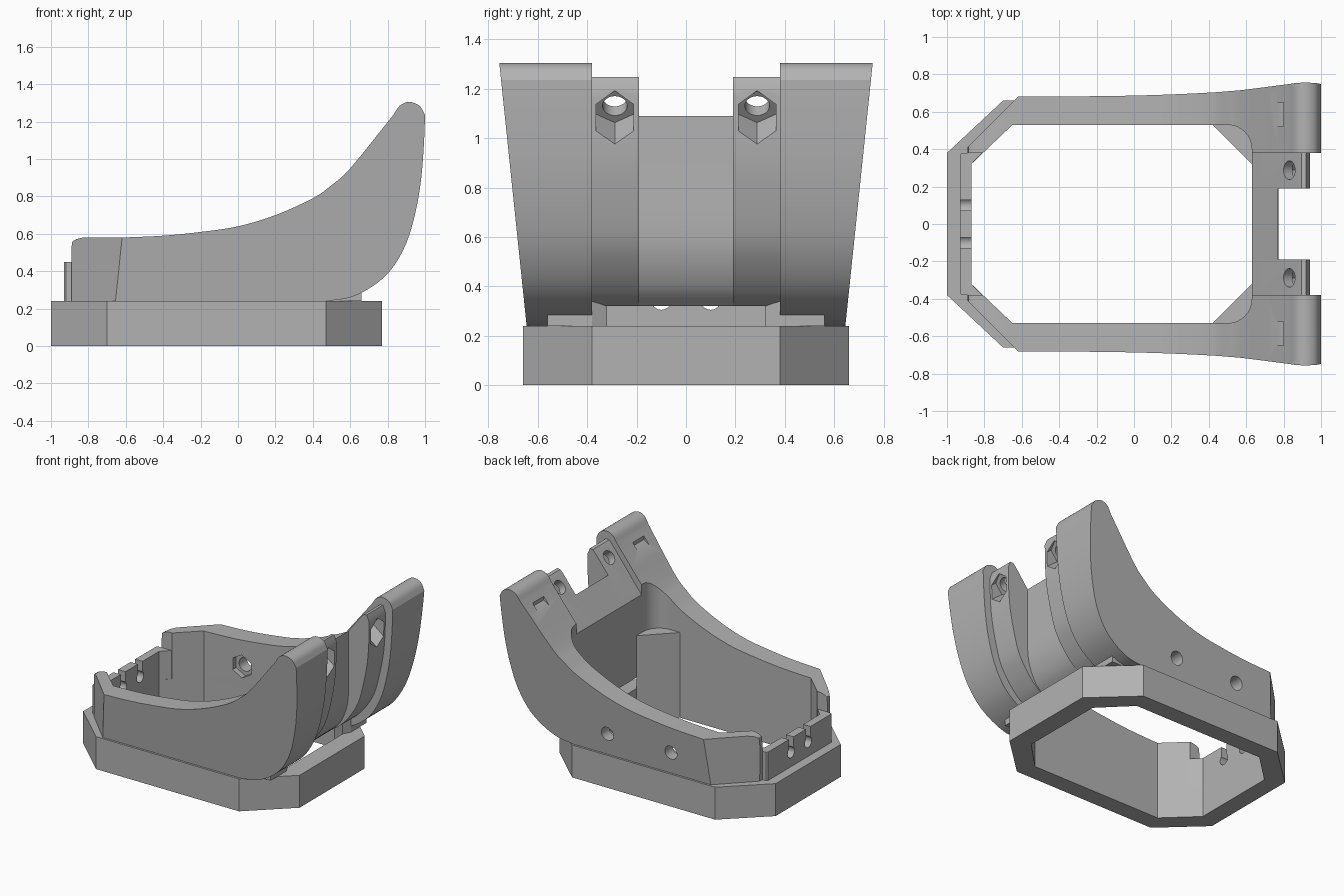
import bpy, bmesh, math
from mathutils import Vector

old = bpy.data.objects.get("Cube")
if old:
    bpy.data.objects.remove(old, do_unlink=True)

grey = bpy.data.materials.new("plain grey")
grey.use_nodes = True
COLOUR = (0.45, 0.45, 0.45, 1)
grey.diffuse_color = COLOUR
grey.node_tree.nodes["Principled BSDF"].inputs["Base Color"].default_value = COLOUR


def loft(name, loop_a, loop_b):
    """Closed solid between two matching loops of points."""
    bm = bmesh.new()
    a = [bm.verts.new(p) for p in loop_a]
    b = [bm.verts.new(p) for p in loop_b]
    bm.faces.new(a)
    bm.faces.new(b)
    for i in range(len(a)):
        j = (i + 1) % len(a)
        bm.faces.new((a[i], a[j], b[j], b[i]))
    bmesh.ops.recalc_face_normals(bm, faces=bm.faces)
    mesh = bpy.data.meshes.new(name)
    bm.to_mesh(mesh)
    bm.free()
    mesh.materials.append(grey)
    obj = bpy.data.objects.new(name, mesh)
    bpy.context.scene.collection.objects.link(obj)
    return obj


def upright(name, plan, z0, z1):
    return loft(name, [(x, y, z0) for x, y in plan], [(x, y, z1) for x, y in plan])


def crosswise(name, profile, y0, y1):
    return loft(name, [(x, y0, z) for x, z in profile], [(x, y1, z) for x, z in profile])


def rod(name, start, end, radius, sides):
    """Round or hexagonal bar between two points."""
    start, end = Vector(start), Vector(end)
    axis = (end - start).normalized()
    side = axis.cross(Vector((0, 0, 1))).normalized()
    up = side.cross(axis)
    ring = []
    for i in range(sides):
        t = 2 * math.pi * i / sides
        ring.append(radius * (math.cos(t) * up + math.sin(t) * side))
    return loft(name, [start + r for r in ring], [end + r for r in ring])


def cut(obj, *cutters):
    for cutter in cutters:
        cutter.hide_render = True
        mod = obj.modifiers.new("cut", "BOOLEAN")
        mod.operation = "DIFFERENCE"
        mod.solver = "EXACT"
        mod.object = cutter
        bpy.context.view_layer.objects.active = obj
        bpy.ops.object.modifier_apply(modifier=mod.name)
        bpy.data.objects.remove(cutter, do_unlink=True)


def smooth(obj):
    bpy.ops.object.select_all(action="DESELECT")
    obj.select_set(True)
    bpy.context.view_layer.objects.active = obj
    bpy.ops.object.shade_smooth_by_angle(angle=math.radians(25))


def curve(points, steps=4):
    """Smooth run of points through the given ones."""
    p = [Vector(q) for q in points]
    p = [2 * p[0] - p[1]] + p + [2 * p[-1] - p[-2]]
    out = []
    for i in range(1, len(p) - 2):
        for k in range(steps):
            t = k / steps
            a, b, c, d = p[i - 1:i + 3]
            out.append(0.5 * (2 * b + (c - a) * t + (2 * a - 5 * b + 4 * c - d) * t * t
                              + (3 * b - a - 3 * c + d) * t ** 3))
    return [tuple(q) for q in out] + [tuple(points[-1])]


def mirrored(half):
    return half + [(x, -y) for x, y in reversed(half)]


# Eight-sided base ring
base = upright("base_ring", mirrored([(-1, 0.38), (-0.7, 0.66), (0.47, 0.66), (0.77, 0.38)]), 0, 0.24)
hollow = mirrored([(-0.87, 0.32), (-0.65, 0.53), (0.42, 0.53), (0.63, 0.32)])
cut(base, upright("cutter", hollow, -0.1, 0.4))

# Side wall silhouette: low front end, rising sweep, round tip, bowed back
crown = curve([(-0.62, 0.58), (-0.4, 0.59), (-0.2, 0.61), (0, 0.64), (0.2, 0.7), (0.4, 0.79),
               (0.5, 0.86), (0.6, 0.95), (0.83, 1.235)])
tip = curve([(0.83, 1.235), (0.865, 1.285), (0.915, 1.305), (0.97, 1.285), (1, 1.235)])
back = curve([(1, 1.235), (0.995, 1.1), (0.98, 0.9), (0.95, 0.72), (0.9, 0.55),
              (0.82, 0.41), (0.72, 0.32), (0.6, 0.26), (0.47, 0.24)])
toe = curve([(-0.89, 0.24), (-0.89, 0.52), (-0.875, 0.565), (-0.83, 0.58)])
wall_profile = toe + crown + tip[1:] + back[1:]
corner = [(0.5 + 0.13 * math.sin(t * math.pi / 16), 0.4 + 0.13 * math.cos(t * math.pi / 16))
          for t in range(9)]

# Slope direction of the tall back end
along = Vector((0.62, 0, 0.785))
outward = Vector((0.785, 0, -0.62))

# Upright block silhouette, set in from the walls
block_back = curve([(0.94, 1.2), (0.937, 1.05), (0.925, 0.9), (0.895, 0.74), (0.85, 0.58),
                    (0.78, 0.46), (0.7, 0.37), (0.63, 0.32)])
block_profile = [(0.63, 0.91), (0.875, 1.225), (0.895, 1.245), (0.92, 1.248)] + block_back

for s, side in ((1, "back"), (-1, "front")):
    # Leaning side wall
    wall = loft(side + "_side_wall", [(x, s * 0.38, z) for x, z in wall_profile],
                [(x, s * (0.645 + 0.104 * (z - 0.24)), z) for x, z in wall_profile])
    inner = [(-0.87, 0), (-0.87, 0.32), (-0.65, 0.53)] + corner + [(0.63, 0)]
    bevel = [(-0.4, 0.9), (-1.2, 0.9), (-1.2, 0.1)]
    cut(wall, upright("cutter", [(x, s * y) for x, y in inner], 0.1, 2),
        upright("cutter", [(x, s * y) for x, y in bevel], 0.1, 2))
    # Shallow notch on the slope
    cut(wall, crosswise("cutter", [(0.71, 1.11), (0.8, 1.17), (0.8, 1.3), (0.71, 1.3)],
                        s * 0.52, s * 0.65))
    # Nut traps and bolt holes on one wall only
    if s == 1:
        for x in (0.18, -0.34):
            cut(wall, rod("cutter", (x, 0.45, 0.4), (x, 0.57, 0.4), 0.085, 6),
                rod("cutter", (x, 0.5, 0.4), (x, 0.8, 0.4), 0.05, 24))
    smooth(wall)

    # Inside corner gusset
    gusset = [(0.42, 0.53), (0.63, 0.32), (0.66, 0.38), (0.66, 0.56), (0.42, 0.56)]
    upright(side + "_gusset", [(x, s * y) for x, y in gusset], 0.24, 0.63)

    # Bolt block with tilted hole and nut trap
    block = crosswise(side + "_bolt_block", block_profile, s * 0.19, s * 0.38)
    mouth = Vector((0.83, s * 0.288, 1.168))
    cut(block, rod("cutter", mouth + outward * 0.06, mouth + outward * 0.5, 0.087, 6),
        rod("cutter", mouth - outward * 0.2, mouth + outward * 0.1, 0.05, 24))
    smooth(block)

# Lower panel between the bolt blocks
panel_back = curve([(0.77, 1.09), (0.77, 0.85), (0.77, 0.62), (0.75, 0.5), (0.7, 0.39), (0.63, 0.32)])
smooth(crosswise("centre_panel", [(0.63, 0.91)] + panel_back, -0.19, 0.19))

# Low end wall with two keyhole slots
end_wall = upright("end_wall", mirrored([(-0.87, 0.32), (-0.81, 0.38), (-0.92, 0.38), (-0.93, 0.37)]), 0.24, 0.45)
for y in (0.1, -0.1):
    slot = [(-1, 0.35), (-0.8, 0.35), (-0.8, 0.6), (-1, 0.6)]
    cut(end_wall, crosswise("cutter", slot, y - 0.027, y + 0.027),
        rod("cutter", (-1, y, 0.345), (-0.8, y, 0.345), 0.04, 24))
smooth(end_wall)
